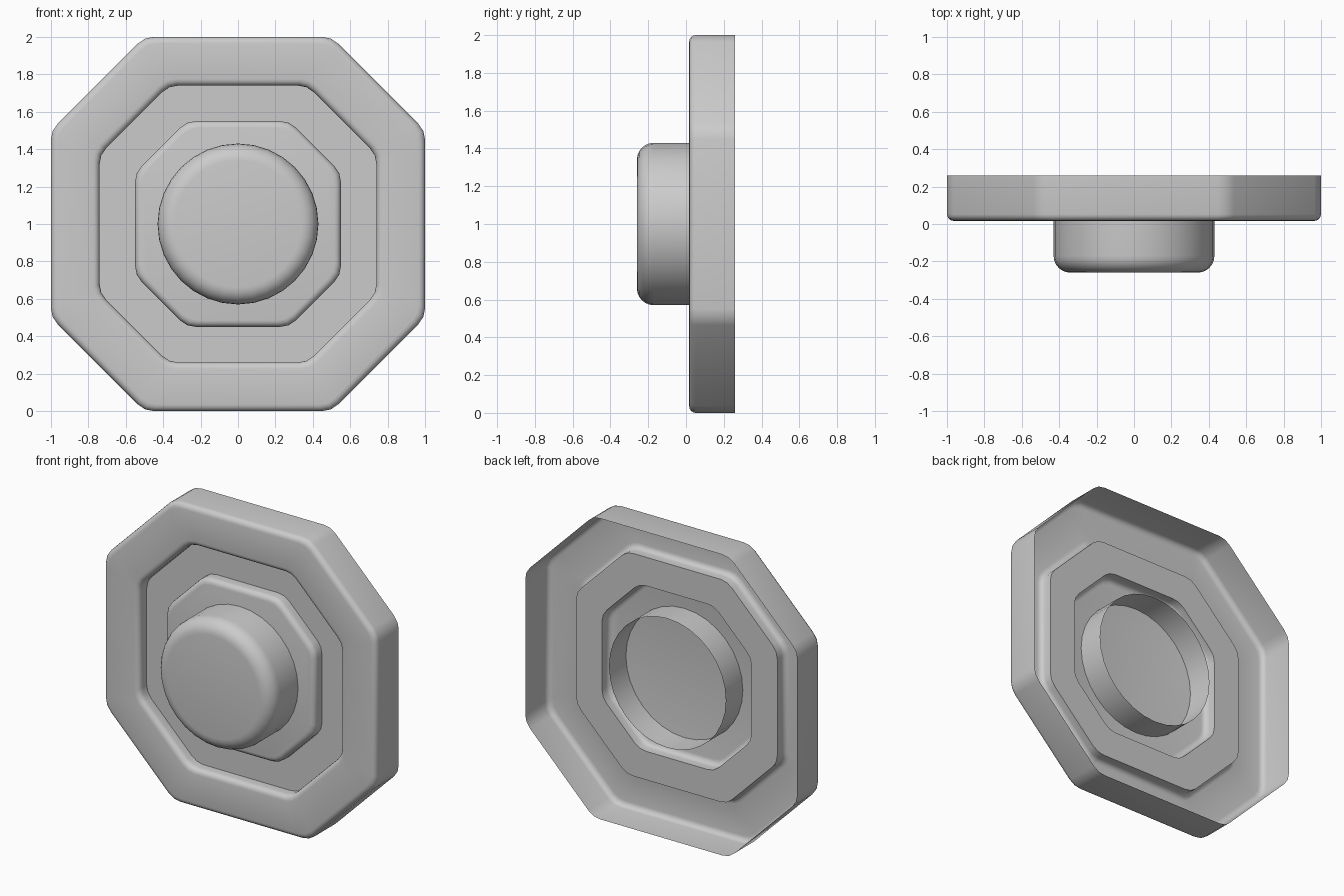
import bpy, bmesh
from math import sin, cos, pi, radians
from mathutils import Vector

if "Cube" in bpy.data.objects:
    bpy.data.objects.remove(bpy.data.objects["Cube"])

CENTRE_Z = 1.0


def octagon(h, soft=0.05):
    """Octagon outline (corners cut at half size) with softened corners."""
    k = h * 0.5
    pts = [Vector(p) for p in ((k, h), (-k, h), (-h, k), (-h, -k),
                               (-k, -h), (k, -h), (h, -k), (h, k))]
    out = []
    for i, c in enumerate(pts):
        a = c + (pts[i - 1] - c).normalized() * soft
        b = c + (pts[(i + 1) % 8] - c).normalized() * soft
        for t in (0, 0.5, 1):
            out.append(a * (1 - t) ** 2 + c * 2 * t * (1 - t) + b * t ** 2)
    return out


def circle(r, n=32):
    return [Vector((r * cos(2 * pi * i / n), r * sin(2 * pi * i / n))) for i in range(n)]


def fillet(start, corner, end, n=4):
    """Quarter-round profile points (size, y) from start to end."""
    s, c, e = Vector(start), Vector(corner), Vector(end)
    o = s + e - c
    return [tuple(o + (s - o) * cos(pi / 2 * i / n) + (e - o) * sin(pi / 2 * i / n))
            for i in range(n + 1)]


def loft(name, outline, profile):
    """Skin the outline through the profile, capping only the last ring."""
    bm = bmesh.new()
    rings = [[bm.verts.new((p.x, y, CENTRE_Z + p.y)) for p in outline(size)]
             for size, y in profile]
    n = len(rings[0])
    for a, b in zip(rings, rings[1:]):
        for i in range(n):
            j = (i + 1) % n
            bm.faces.new((a[i], b[i], b[j], a[j]))
    bm.faces.new(rings[-1])
    bmesh.ops.recalc_face_normals(bm, faces=bm.faces)
    bm.normal_update()
    # outward: front cap faces -y
    bm.faces.ensure_lookup_table()
    if bm.faces[-1].normal.y > 0:
        bmesh.ops.reverse_faces(bm, faces=bm.faces)
    mesh = bpy.data.meshes.new(name)
    bm.to_mesh(mesh)
    bm.free()
    ob = bpy.data.objects.new(name, mesh)
    bpy.context.collection.objects.link(ob)
    bpy.ops.object.select_all(action='DESELECT')
    ob.select_set(True)
    bpy.context.view_layer.objects.active = ob
    bpy.ops.object.shade_smooth_by_angle(angle=radians(40))
    return ob


FRONT, FLOOR, BACK, R = 0.017, 0.098, 0.26, 0.035

# Open-backed octagonal plate: rim, sunken channel, raised middle
plate = [(1.0, BACK)]
plate += fillet((1.0, FRONT + R), (1.0, FRONT), (1.0 - R, FRONT))
plate += fillet((0.74 + R, FRONT), (0.74, FRONT), (0.74, FRONT + R))
plate += [(0.74, FLOOR), (0.55, FLOOR)]
plate += fillet((0.55, FRONT + R), (0.55, FRONT), (0.55 - R, FRONT))
loft("octagonal_plate", octagon, plate)

# Round push button, open at the back, passing through the plate
button = [(0.43, 0.195)]
button += fillet((0.43, -0.17), (0.43, -0.26), (0.34, -0.26), 6)
loft("round_button", circle, button)
